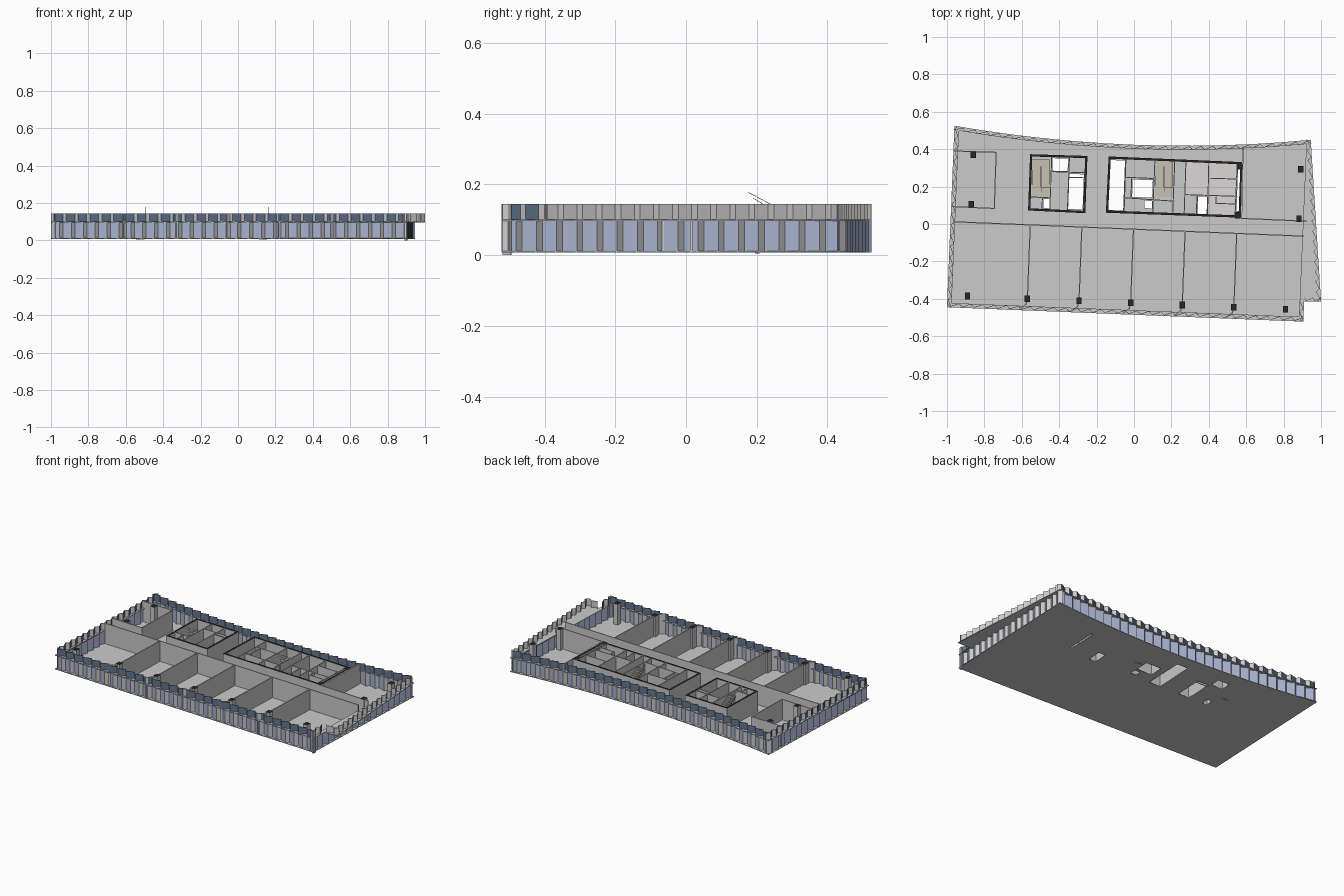
import bpy, bmesh, math
from mathutils import Vector

if "Cube" in bpy.data.objects:
    bpy.data.objects.remove(bpy.data.objects["Cube"])

TOP = 0.144      # top of walls
FLOOR = 0.008    # underside of floor slab


def material(name, rgb):
    m = bpy.data.materials.new(name)
    m.diffuse_color = (*rgb, 1)
    m.use_nodes = True
    m.node_tree.nodes["Principled BSDF"].inputs["Base Color"].default_value = m.diffuse_color
    return m


GREY = material("panel_grey", (0.62, 0.62, 0.61))
GLASS = material("window_blue", (0.40, 0.46, 0.64))
DARK = material("window_dark", (0.12, 0.17, 0.26))
BLACK = material("cut_black", (0.02, 0.02, 0.02))
TAN = material("stair_tan", (0.58, 0.53, 0.44))
PINK = material("tile_floor", (0.72, 0.68, 0.67))


def finish(name, bm, mats=(), thick=0):
    me = bpy.data.meshes.new(name)
    if not thick:
        bmesh.ops.recalc_face_normals(bm, faces=bm.faces)
    bm.to_mesh(me)
    bm.free()
    for m in mats:
        me.materials.append(m)
    ob = bpy.data.objects.new(name, me)
    bpy.context.collection.objects.link(ob)
    if thick:
        s = ob.modifiers.new("thickness", 'SOLIDIFY')
        s.thickness, s.offset = thick, 0
    return ob


def prism(bm, pts, z0, z1, top_mat=0):
    """Vertical prism over a convex polygon."""
    lo = [bm.verts.new((x, y, z0)) for x, y in pts]
    hi = [bm.verts.new((x, y, z1)) for x, y in pts]
    bm.faces.new(lo[::-1])
    bm.faces.new(hi).material_index = top_mat
    for i in range(len(pts)):
        j = (i + 1) % len(pts)
        bm.faces.new((lo[i], lo[j], hi[j], hi[i]))


def walls(name, segs, t, mats=(), z0=FLOOR, z1=TOP):
    """Straight walls from (x0, y0, x1, y1) segments."""
    bm = bmesh.new()
    for x0, y0, x1, y1 in segs:
        a, b = Vector((x0, y0)), Vector((x1, y1))
        d = (b - a).normalized() * t / 2
        n = Vector((-d.y, d.x))
        prism(bm, [a - d - n, b + d - n, b + d + n, a - d + n], z0, z1, len(mats) - 1 if mats else 0)
    return finish(name, bm, mats)


def plate(name, outline, holes, z0, z1, mat=None):
    """Flat slab with holes, from a filled 2D curve."""
    cu = bpy.data.curves.new(name, 'CURVE')
    cu.dimensions, cu.fill_mode = '2D', 'BOTH'
    cu.extrude = (z1 - z0) / 2
    for loop in [outline] + holes:
        sp = cu.splines.new('POLY')
        sp.points.add(len(loop) - 1)
        for p, (x, y) in zip(sp.points, loop):
            p.co = (x, y, 0, 1)
        sp.use_cyclic_u = True
    tmp = bpy.data.objects.new(name + "_curve", cu)
    bpy.context.collection.objects.link(tmp)
    bpy.context.view_layer.update()
    me = bpy.data.meshes.new_from_object(tmp.evaluated_get(bpy.context.evaluated_depsgraph_get()))
    bpy.data.objects.remove(tmp)
    ob = bpy.data.objects.new(name, me)
    ob.location.z = (z0 + z1) / 2
    me.materials.clear()
    if mat:
        me.materials.append(mat)
    bpy.context.collection.objects.link(ob)
    return ob


def rect(x0, y0, x1, y1, tilt=0.037):
    """Plan rectangle that follows the slight skew of the building."""
    w, h = x1 - x0, y1 - y0
    return [(x0, y0), (x1, y0 - w * tilt), (x1 + h * tilt, y1 - w * tilt), (x0 + h * tilt, y1)]


def line(a, b):
    return lambda t: Vector(a).lerp(Vector(b), t)


def back(t):
    a, c, b = Vector((0.945, 0.45)), Vector((0, 0.36)), Vector((-0.96, 0.525))
    return a * (1 - t) ** 2 + c * 2 * t * (1 - t) + b * t * t


# Plan outlines
SW, SE, NE, NW = (-1, -0.445), (0.905, -0.522), (0.945, 0.45), (-0.96, 0.525)
curve_pts = [tuple(back(i / 12)) for i in range(13)]
lower = [SW, SE] + curve_pts
upper = [SW, SE, (0.91, -0.415), (1, -0.415)] + curve_pts
inner = [(x * 0.975, y * 0.95) for x, y in lower]

# Floor slab with shaft openings
shafts = [rect(-0.437, 0.285, -0.355, 0.352), rect(-0.352, 0.08, -0.275, 0.268),
          rect(-0.485, 0.085, -0.45, 0.135), rect(-0.138, 0.075, -0.058, 0.342),
          rect(-0.01, 0.145, 0.097, 0.238), rect(0.055, 0.085, 0.095, 0.125),
          rect(0.34, 0.055, 0.388, 0.148), rect(0.548, 0.07, 0.562, 0.31)]
plate("floor_slab", lower, shafts, FLOOR, 0.012)
plate("facade_ledge", upper, [inner], 0.097, 0.101)


# Sawtooth facade
def sawtooth(name, sides, z0, z1, flip=False):
    bm = bmesh.new()
    for path, n, glass in sides:
        pts = []
        for i in range(n):
            for f, depth in ((0, 0.022), (0.28 if flip else 0.72, 0.004)):
                t = (i + f) / n
                d = (path(min(t + 0.01, 1)) - path(max(t - 0.01, 0))).normalized()
                pts.append(path(t) + Vector((-d.y, d.x)) * depth)
        pts.append(path(1) + Vector((-d.y, d.x)) * 0.022)
        cols = [[bm.verts.new((p.x, p.y, z)) for z in (z0, z1)] for p in pts]
        for i, (a, b) in enumerate(zip(cols, cols[1:])):
            f = bm.faces.new((a[0], b[0], b[1], a[1]))
            f.material_index = glass if (i % 2 == 1) == flip else 0
    return finish(name, bm, (GREY, GLASS, DARK), 0.003)


sawtooth("lower_facade", [(line(SW, SE), 30, 1), (line(SE, NE), 17, 1),
                          (back, 30, 1), (line(NW, SW), 17, 1)], 0.011, 0.098)
sawtooth("upper_facade", [(line(SW, SE), 30, 2), (line(SE, (0.91, -0.415)), 2, 2),
                          (line((0.91, -0.415), (1, -0.415)), 2, 0),
                          (line((1, -0.415), NE), 16, 0),
                          (back, 30, 2), (line(NW, SW), 17, 2)], 0.1, TOP, True)
walls("corner_post", [(0.897, -0.512, 0.899, -0.5)], 0.012, z0=0.0)

# Corridor wall and front room partitions
rooms = [(-0.965, 0.012, 0.905, -0.065)]
for i in range(5):
    x, y = -0.57 + 0.276 * i, -0.4 - 0.011 * i
    rooms += [(x + 0.015, y + 0.39, x, y), (x, y, x - 0.008, y - 0.03),
              (x - 0.008, y - 0.03, x - 0.04, y - 0.055)]
# Back left room and back right room
rooms += [(-0.957, 0.39, -0.737, 0.383), (-0.737, 0.383, -0.747, 0.083),
          (-0.747, 0.083, -0.967, 0.093),
          (0.583, 0.412, 0.575, 0.03), (0.575, 0.03, 0.92, 0.015)]
walls("room_partitions", rooms, 0.006)

# Core enclosures
cores = []
for c in ([(-0.55, 0.367), (-0.255, 0.358), (-0.266, 0.064), (-0.56, 0.078)],
          [(-0.13, 0.355), (0.575, 0.325), (0.565, 0.04), (-0.144, 0.066)]):
    cores += [(*c[i], *c[(i + 1) % 4]) for i in range(4)]
walls("core_walls", cores, 0.012, (GREY, BLACK))

# Thin walls inside the cores
walls("core_partitions", [
    (-0.44, 0.362, -0.45, 0.075), (-0.345, 0.36, -0.356, 0.07), (-0.44, 0.28, -0.26, 0.274),
    (-0.35, 0.25, -0.262, 0.247), (-0.555, 0.145, -0.45, 0.14), (-0.49, 0.14, -0.492, 0.078),
    (-0.043, 0.35, -0.053, 0.065), (-0.045, 0.25, 0.108, 0.243), (-0.012, 0.247, -0.017, 0.14),
    (0.112, 0.344, 0.1, 0.057), (-0.047, 0.14, 0.215, 0.122), (0.218, 0.34, 0.207, 0.054),
    (0.278, 0.338, 0.268, 0.052), (0.275, 0.157, 0.55, 0.148), (0.4, 0.332, 0.393, 0.047),
    (0.337, 0.154, 0.333, 0.05), (0.398, 0.245, 0.55, 0.24), (0.552, 0.325, 0.54, 0.042),
    (0.44, 0.15, 0.437, 0.11), (0.437, 0.11, 0.54, 0.107)], 0.005)
plate("washroom_floor", rect(0.275, 0.16, 0.545, 0.33), [], 0.012, 0.014, PINK)
plate("washroom_floor_small", rect(0.4, 0.055, 0.535, 0.15), [], 0.012, 0.014, PINK)

# Columns with dark cut tops
cols = [(-0.57 + 0.276 * i, -0.4 - 0.011 * i) for i in range(6)]
cols += [(-0.89, -0.385), (-0.86, 0.37), (-0.87, 0.105), (0.892, 0.293), (0.882, 0.027),
         (0.555, 0.047), (0.565, 0.308)]
walls("columns", [(x, y - 0.003, x, y + 0.003) for x, y in cols], 0.029, (GREY, BLACK), z1=TOP + 0.001)


# Two-flight stairs with a half landing and central rails
def stair(name, cx):
    bm = bmesh.new()
    n, y0, y1, half = 9, 0.195, 0.305, 0.076
    run, rise = (y1 - y0) / n, (half - 0.012) / n
    box = lambda xa, xb, ya, yb, za, zb: prism(bm, [(xa, ya), (xb, ya), (xb, yb), (xa, yb)], za, zb)
    box(cx - 0.048, cx + 0.048, 0.145, y0, 0.012, 0.014)
    box(cx - 0.048, cx + 0.048, y1, 0.346, half - 0.006, half)
    for i in range(n):
        y, z = y0 + i * run, 0.012 + (i + 1) * rise
        box(cx - 0.048, cx - 0.004, y, y + run, z - 2 * rise, z)
        y, z = y1 - (i + 1) * run, half + (i + 1) * rise
        box(cx + 0.004, cx + 0.048, y, y + run, z - 2 * rise, z)
    finish(name, bm, (TAN,))
    bm = bmesh.new()
    for x, ya, za, yb, zb in ((cx - 0.004, y0, 0.045, y1, 0.108), (cx + 0.004, y1, 0.108, 0.175, 0.177),
                              (cx + 0.004, y1, 0.09, 0.19, 0.16)):
        vs = [[bm.verts.new((x + s * 0.001, y, z + h)) for s, h in ((-1, 0), (1, 0), (1, .002), (-1, .002))]
              for y, z in ((ya, za), (yb, zb))]
        bm.faces.new(vs[0])
        bm.faces.new(vs[1])
        for k in range(4):
            bm.faces.new((vs[0][k], vs[0][k - 1], vs[1][k - 1], vs[1][k]))
    finish(name + "_rail", bm)


stair("left_stair", -0.497)
stair("right_stair", 0.16)
